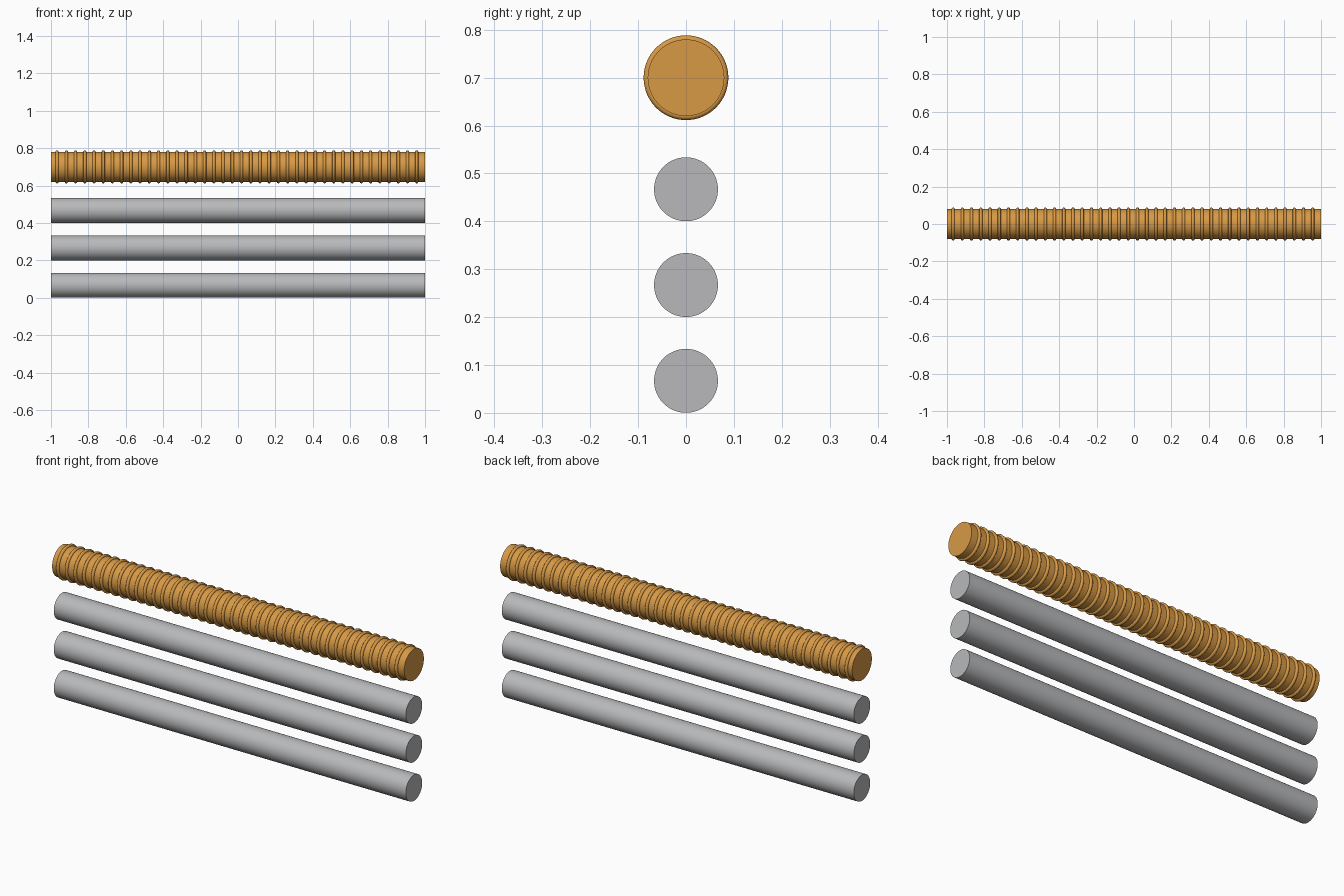
import bpy
import math
from mathutils import Matrix

if "Cube" in bpy.data.objects:
    bpy.data.objects.remove(bpy.data.objects["Cube"], do_unlink=True)

LENGTH = 2.0
SIDES = 64
RING_COUNT = 40
RING_START, RING_STEP = -0.967, 0.0493


def make_material(name, rgb):
    mat = bpy.data.materials.new(name)
    mat.use_nodes = True
    color = (*rgb, 1.0)
    mat.diffuse_color = color
    mat.node_tree.nodes["Principled BSDF"].inputs["Base Color"].default_value = color
    return mat


def finish(name, mat):
    obj = bpy.context.object
    obj.name = name
    # Lay the part along x
    obj.data.transform(Matrix.Rotation(math.pi / 2, 4, "Y"))
    obj.data.materials.append(mat)
    bpy.ops.object.shade_smooth_by_angle(angle=math.radians(40))
    return obj


def bar(name, radius, z, mat):
    bpy.ops.mesh.primitive_cylinder_add(
        vertices=SIDES, radius=radius, depth=LENGTH, location=(0, 0, z))
    return finish(name, mat)


steel = make_material("grey steel", (0.48, 0.485, 0.5))
bronze = make_material("orange bronze", (0.68, 0.32, 0.06))

# Three plain bars, stacked with gaps
for name, z in (("lower_bar", 0.067), ("middle_bar", 0.267), ("upper_bar", 0.467)):
    bar(name, 0.0667, z, steel)

# Thick ribbed bar on top
ribbed_z = 0.70
bar("ribbed_bar_core", 0.08, ribbed_z, bronze)

# Rounded ribs, repeated along the core
bpy.ops.mesh.primitive_torus_add(
    major_segments=SIDES, minor_segments=12,
    major_radius=0.08, minor_radius=0.0085,
    location=(RING_START, 0, ribbed_z))
ribs = finish("ribbed_bar_ribs", bronze)
array = ribs.modifiers.new("repeat", "ARRAY")
array.count = RING_COUNT
array.use_relative_offset = False
array.use_constant_offset = True
array.constant_offset_displace = (RING_STEP, 0, 0)
